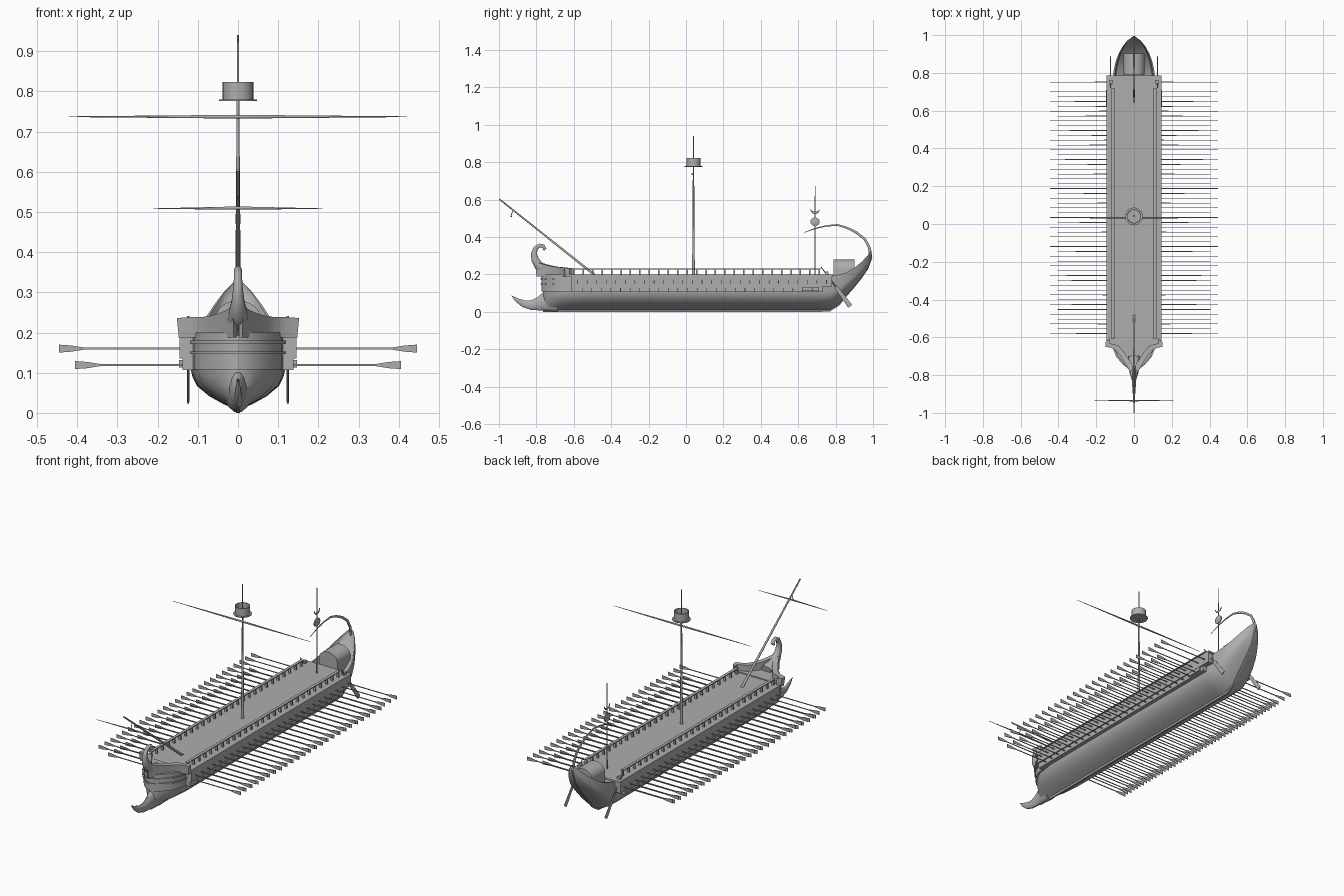
import bpy, bmesh, math
from mathutils import Vector

if "Cube" in bpy.data.objects:
    bpy.data.objects.remove(bpy.data.objects["Cube"])

timber = bpy.data.materials.new("grey_timber")
timber.diffuse_color = (0.42, 0.42, 0.42, 1)
timber.use_nodes = True
timber.node_tree.nodes["Principled BSDF"].inputs["Base Color"].default_value = timber.diffuse_color


def finish(name, bm, mirror=False, smooth=None):
    bmesh.ops.recalc_face_normals(bm, faces=bm.faces)
    me = bpy.data.meshes.new(name)
    bm.to_mesh(me)
    bm.free()
    me.materials.append(timber)
    ob = bpy.data.objects.new(name, me)
    bpy.context.collection.objects.link(ob)
    if mirror:
        m = ob.modifiers.new("mirror", 'MIRROR')
        m.use_clip = False
    if smooth:
        bpy.ops.object.select_all(action='DESELECT')
        ob.select_set(True)
        bpy.context.view_layer.objects.active = ob
        bpy.ops.object.shade_smooth_by_angle(angle=math.radians(smooth))
    return ob


def skin(bm, rings, closed=True, caps=True):
    """Bridge equal-length rings of points with quads."""
    vs = [[bm.verts.new(p) for p in r] for r in rings]
    n = len(vs[0])
    for a, b in zip(vs, vs[1:]):
        for i in range(n if closed else n - 1):
            j = (i + 1) % n
            bm.faces.new((a[i], a[j], b[j], b[i]))
    if caps:
        bm.faces.new(vs[0])
        bm.faces.new(vs[-1])


def tube(bm, pts, sides=8):
    """Sweep an ellipse; each point is x, y, z, side radius, up radius."""
    ps = [Vector(p[:3]) for p in pts]
    rings = []
    for i, p in enumerate(pts):
        t = (ps[min(i + 1, len(ps) - 1)] - ps[max(i - 1, 0)]).normalized()
        side = Vector((0, 1, 0)) if abs(t.x) > 0.7 else Vector((1, 0, 0))
        up = t.cross(side).normalized()
        ring = []
        for k in range(sides):
            a = 2 * math.pi * (k + 0.5) / sides
            ring.append(ps[i] + side * math.cos(a) * p[3] + up * math.sin(a) * p[4])
        rings.append(ring)
    skin(bm, rings)


def slab(bm, half, z0, z1):
    """Extrude an outline given for +x only and mirrored."""
    loop = half + [(-x, y) for x, y in reversed(half) if x > 0]
    skin(bm, [[(x, y, z) for x, y in loop] for z in (z0, z1)])


def box(bm, x0, x1, y0, y1, z0, z1):
    skin(bm, [[(x, y0, z0), (x, y1, z0), (x, y1, z1), (x, y0, z1)] for x in (x0, x1)])


def rod(name, a, b, r0, r1, mid=None):
    bm = bmesh.new()
    tube(bm, [(*a, r0, r0), (*b, r1, r1)])
    return finish(name, bm, smooth=50)


# Hull: one section shape lofted through stations of y, half beam, keel, sheer
section = [(.04, 0), (.06, .05), (.3, .11), (.6, .21), (.86, .34), (.96, .46),
           (1, .57), (1, 1), (.92, 1), (.86, .78), (.4, .72)]
stations = [(-.765, .012, 0, .2), (-.74, .045, 0, .2), (-.7, .075, 0, .2),
            (-.65, .1, 0, .2), (-.55, .115, 0, .2), (-.2, .118, 0, .2),
            (.3, .118, 0, .2), (.7, .118, 0, .195), (.77, .114, .002, .19),
            (.82, .106, .035, .2), (.86, .097, .085, .213), (.9, .082, .13, .235),
            (.94, .06, .18, .268), (.97, .036, .225, .3), (.992, .007, .28, .33)]
bm = bmesh.new()
rings = []
for y, b, k, s in stations:
    right = [(fx * b, y, k + fz * (s - k)) for fx, fz in section]
    rings.append(right + [(-x, yy, z) for x, yy, z in reversed(right)])
skin(bm, rings)
finish("hull", bm, smooth=40)

# Upturned ram
bm = bmesh.new()
tube(bm, [(0, y, z, w, h) for y, z, w, h in [
    (-.69, .056, .035, .056), (-.76, .053, .02, .05), (-.79, .042, .015, .036),
    (-.83, .036, .012, .026), (-.87, .044, .009, .019), (-.905, .064, .006, .011),
    (-.932, .086, .001, .001)]], 12)
finish("ram", bm, smooth=50)

# Bow wales: stacked bands around the stem
bow = [(.115, -.59), (.108, -.65), (.088, -.7), (.055, -.74), (.025, -.765), (0, -.772)]
bm = bmesh.new()
for z0, z1, g in [(.108, .146, 1), (.146, .153, 1.05), (.153, .172, 1), (.172, .18, 1.05), (.18, .2, 1)]:
    slab(bm, [(x * g, y - (g - 1) * .1) for x, y in bow], z0, z1)
finish("bow_wales", bm, smooth=30)

# Main deck and stepped side galleries
bm = bmesh.new()
box(bm, -.145, .145, -.62, .785, .19, .2)
slab(bm, [(.145, -.62), (.09, -.67), (.055, -.71), (.02, -.76), (0, -.775)], .191, .205)
finish("deck", bm)
bm = bmesh.new()
box(bm, .1, .145, -.615, .78, .135, .192)
box(bm, .1, .138, -.615, .73, .107, .135)
box(bm, .13, .147, .62, .71, .113, .132)
finish("side_gallery", bm, mirror=True)

# Flared bow bulwark sweeping in to the stem
bm = bmesh.new()
wall = [(.15, -.625, .235), (.152, -.65, .236), (.125, -.655, .238), (.1, -.665, .238),
        (.075, -.695, .24), (.052, -.73, .246), (.03, -.765, .255), (.012, -.805, .268)]
rings = []
for x, y, top in wall:
    xi, yi = max(x - .022, .002), y + .018
    rings.append([(x * .97, y + .005, .188), (x, y, top), (xi, yi, top), (xi, yi, .188)])
skin(bm, rings)
finish("bow_bulwark", bm, mirror=True, smooth=35)

# Curled stem ornament
bm = bmesh.new()
tube(bm, [(0, y, z, w, h) for y, z, w, h in [
    (-.7, .215, .03, .02), (-.75, .222, .03, .028), (-.785, .245, .024, .026),
    (-.808, .28, .016, .021), (-.813, .315, .012, .016), (-.803, .342, .01, .013),
    (-.783, .355, .01, .011), (-.763, .352, .01, .01), (-.755, .34, .01, .009),
    (-.764, .332, .009, .006)]], 12)
finish("stem_ornament", bm, smooth=50)

# Railings: posts with a thin top rail
bm = bmesh.new()
for i in range(27):
    y = -.6 + i * .0505
    box(bm, .106, .118, y - .004, y + .004, .198, .229)
box(bm, .104, .12, -.608, .72, .228, .233)
finish("railing", bm, mirror=True)

# Two staggered banks of oars with flared blades
bm = bmesh.new()
for count, y0, z, tip in [(27, -.58, .16, .445), (25, -.555, .119, .405)]:
    for i in range(count):
        y = y0 + i * .0512
        tube(bm, [(.125, y, z, .003, .003), (tip - .065, y, z, .002, .003),
                  (tip - .03, y, z, .002, .011), (tip, y, z, .002, .014)], 4)
finish("oars", bm, mirror=True)

# Steering oars and their brackets
bm = bmesh.new()
for a, b, w, h in [((.722, .24), (.81, .122), .003, .004), ((.8, .135), (.878, .03), .003, .014)]:
    tube(bm, [(.124, *a, w, h * .7), (.124, *b, w, h)])
box(bm, .112, .13, .745, .762, .195, .215)
finish("steering_oars", bm, mirror=True)

# Main mast, yard and hollow lookout basket
rod("main_mast", (0, .04, .19), (0, .04, .94), .008, .0025)
bm = bmesh.new()
tube(bm, [(-.42, .033, .737, .001, .001), (0, .033, .737, .005, .005), (.42, .033, .737, .001, .001)])
finish("main_yard", bm, smooth=50)
bm = bmesh.new()
prof = [(.004, .776), (.047, .776), (.047, .78), (.038, .78), (.038, .823), (.034, .823), (.034, .782), (.004, .782)]
skin(bm, [[(r * math.cos(a), .04 + r * math.sin(a), z)
           for a in [math.tau * k / 24 for k in range(24)]] for r, z in prof], caps=False)
finish("lookout_basket", bm, smooth=40)

# Raked foremast and its yard
rod("foremast", (0, -.485, .195), (0, -.998, .603), .007, .004)
bm = bmesh.new()
tube(bm, [(-.21, -.935, .508, .001, .001), (0, -.935, .51, .004, .004), (.21, -.935, .508, .001, .001)])
finish("fore_yard", bm, smooth=50)
rod("fore_yard_sling", (0, -.937, .508), (0, -.925, .546), .002, .002)

# Stern shelter with an arched roof
bm = bmesh.new()
arch = [(.056, .17)] + [(.056 * math.cos(a), .235 + .045 * math.sin(a))
                        for a in [math.pi * k / 12 for k in range(13)]] + [(-.056, .17)]
skin(bm, [[(x, y, z) for x, z in arch] for y in (.788, .902)])
finish("stern_shelter", bm, smooth=35)

# Sweeping sternpost
bm = bmesh.new()
tube(bm, [(0, y, z, r * .8, r) for y, z, r in [
    (.965, .225, .007), (.988, .29, .009), (.98, .345, .008), (.955, .39, .007), (.91, .425, .007),
    (.86, .45, .006), (.81, .465, .005), (.75, .46, .004), (.69, .446, .003), (.63, .424, .0015)]])
finish("sternpost", bm, smooth=50)

# Standard: pole, flat disc and crescent
rod("standard_pole", (0, .69, .195), (0, .69, .672), .004, .0015)
bm = bmesh.new()
circle = [math.tau * k / 20 for k in range(20)]
skin(bm, [[(x, .69 + r * math.cos(a), .482 + r * .9 * math.sin(a)) for a in circle]
          for x, r in [(-.006, .012), (-.003, .025), (.003, .025), (.006, .012)]])
finish("standard_disc", bm, smooth=40)
bm = bmesh.new()
tube(bm, [(0, .69 + .024 * math.cos(a), .552 + .022 * math.sin(a), .003, .0005 + .006 * math.sin(-a) ** 2)
          for a in [math.pi * (1 + k / 12) for k in range(13)]], 6)
finish("standard_crescent", bm, smooth=50)
